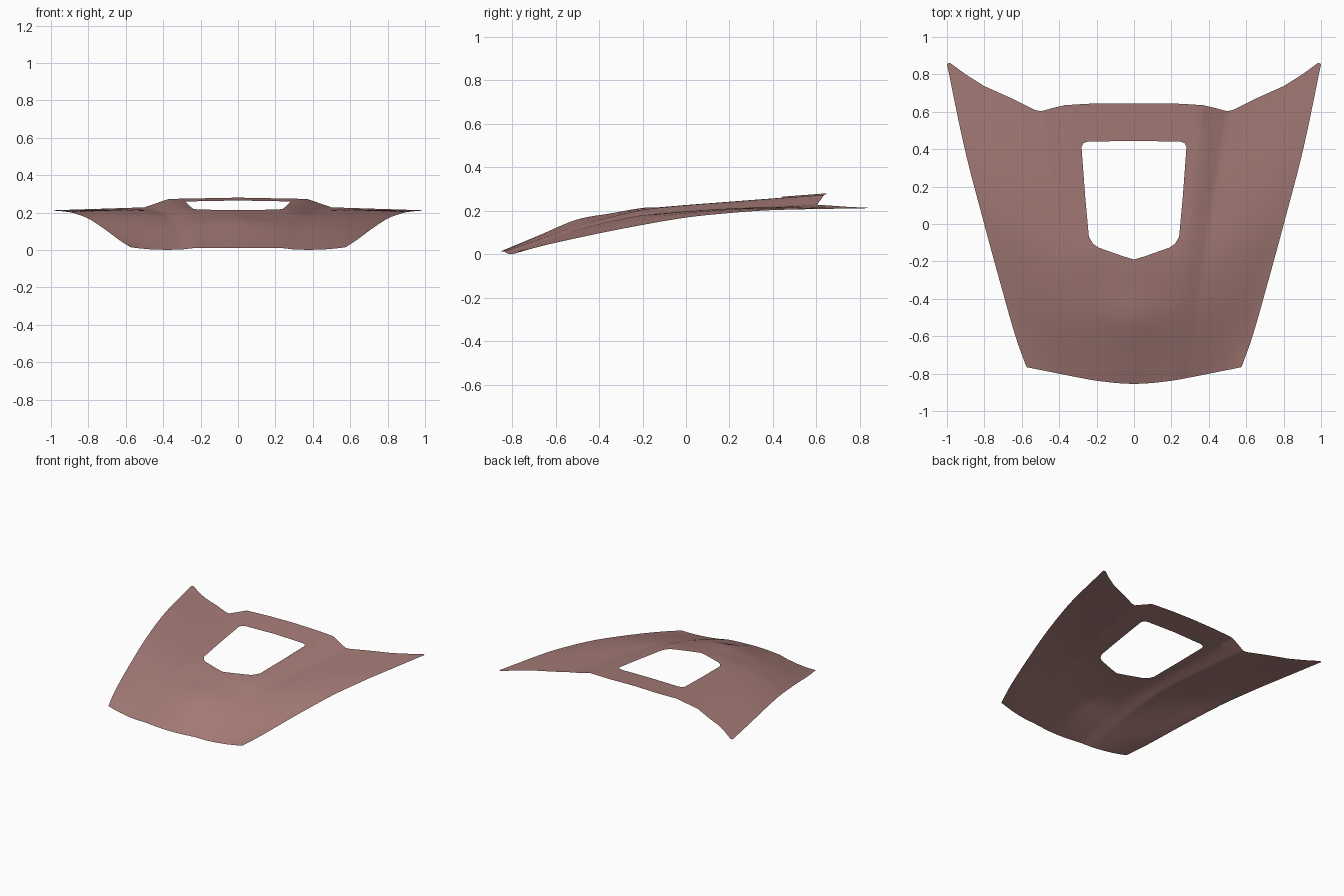
import bpy, bmesh, math
from mathutils import Vector

cube = bpy.data.objects.get("Cube")
if cube:
    bpy.data.objects.remove(cube, do_unlink=True)


def sample(points, t):
    """Smooth curve through (t, value) pairs."""
    n = len(points) - 1

    def slope(i):
        (a, va), (b, vb) = points[max(i - 1, 0)], points[min(i + 1, n)]
        return (vb - va) / (b - a)

    for i in range(n):
        (a, va), (b, vb) = points[i], points[i + 1]
        if t <= b or i == n - 1:
            w, u = b - a, (t - a) / (b - a)
            return (va * (1 + 2 * u) * (1 - u) ** 2 + vb * u * u * (3 - 2 * u)
                    + w * slope(i) * u * (1 - u) ** 2 - w * slope(i + 1) * u * u * (1 - u))


# Lengthwise profiles, t runs from the front lip to the rear edge
CENTRE_Z = [(0, .012), (.12, .087), (.235, .159), (.34, .188), (.45, .215), (1, .28)]
RIDGE_Z = [(0, .012), (.12, .074), (.235, .132), (.34, .173), (.45, .208), (.7, .24), (1, .273)]
FOOT_Z = [(0, .004), (.12, .062), (.225, .112), (.33, .151), (.45, .182), (.7, .208), (1, .228)]
EDGE_Z = [(0, .015), (.15, .07), (.3, .12), (.47, .168), (.6, .19), (.72, .203), (1, .212)]
RIDGE_X = [(0, .22), (1, .37)]
FOOT_X = [(0, .29), (.5, .385), (1, .5)]
EDGE_X = [(0, .575), (.1, .633), (.3, .725), (.47, .8), (.72, .905), (1, 1)]
FENDER_CROWN = [(0, -.008), (.25, .003), (.6, .007), (1, 0)]
FLAT = [(0, 0), (1, 0)]

# Bands across one half: inner x, outer x, inner z, outer z, crown,
# then columns of (fraction across, front y, rear y)
BANDS = [
    (FLAT, RIDGE_X, CENTRE_Z, RIDGE_Z, FLAT,
     [(0, -.855, .645), (.27, -.853, .645), (.54, -.848, .645), (.8, -.841, .64)]),
    (RIDGE_X, FOOT_X, RIDGE_Z, FOOT_Z, FLAT,
     [(0, -.835, .635), (.5, -.829, .62), (.85, -.824, .607)]),
    (FOOT_X, EDGE_X, FOOT_Z, EDGE_Z, FENDER_CROWN,
     [(0, -.822, .604), (.06, -.819, .61), (.3, -.805, .67), (.6, -.788, .737),
      (.8, -.777, .8), (.97, -.767, .862), (1, -.765, .855)]),
]
ROWS = 40


def panel_half():
    bm = bmesh.new()
    columns = []
    for x0, x1, z0, z1, crown, cols in BANDS:
        for f, front, rear in cols:
            column = []
            for i in range(ROWS + 1):
                t = i / ROWS
                x = sample(x0, t) * (1 - f) + sample(x1, t) * f
                z = sample(z0, t) * (1 - f) + sample(z1, t) * f
                z += sample(crown, t) * 4 * f * (1 - f)
                column.append(bm.verts.new((x, front + (rear - front) * t, z)))
            columns.append(column)
    for a, b in zip(columns, columns[1:]):
        for i in range(ROWS):
            bm.faces.new((a[i], b[i], b[i + 1], a[i + 1]))
    return bm


def cut_opening(bm, outline):
    """Slice the sheet along each side of a convex outline and drop the inside."""
    inside = list(bm.faces)
    for a, b in zip(outline, outline[1:]):
        a = Vector((*a, 0))
        along = Vector((*b, 0)) - a
        outward = Vector((along.y, -along.x, 0)).normalized()
        geom = set(inside)
        for f in inside:
            geom.update(f.edges)
            geom.update(f.verts)
        cut = bmesh.ops.bisect_plane(bm, geom=list(geom), dist=1e-5,
                                     plane_co=a, plane_no=outward)
        faces = {g for g in cut["geom"] if isinstance(g, bmesh.types.BMFace)}
        inside = [f for f in faces
                  if (f.calc_center_median() - a).dot(outward) < 0]
    bmesh.ops.delete(bm, geom=inside, context='FACES')


# Painted metal colour
paint = bpy.data.materials.new("dusty_rose_paint")
paint.use_nodes = True
colour = (.38, .2, .186, 1)
paint.diffuse_color = colour
paint.node_tree.nodes["Principled BSDF"].inputs["Base Color"].default_value = colour

# Bonnet sheet with its central opening, one half mirrored
bm = panel_half()
cut_opening(bm, [(0, -.19), (.06, -.172), (.19, -.126), (.22, -.105), (.24, -.07),
                 (.248, -.03), (.262, .16), (.282, .38), (.281, .41), (.27, .432),
                 (.245, .441), (0, .444)])
mesh = bpy.data.meshes.new("hood_panel")
bm.to_mesh(mesh)
bm.free()
mesh.materials.append(paint)
hood = bpy.data.objects.new("hood_panel", mesh)
bpy.context.collection.objects.link(hood)

bpy.ops.object.select_all(action='DESELECT')
hood.select_set(True)
bpy.context.view_layer.objects.active = hood
mirror = hood.modifiers.new("mirror", 'MIRROR')
mirror.use_clip = True
bpy.ops.object.modifier_apply(modifier=mirror.name)
bpy.ops.object.shade_smooth_by_angle(angle=math.radians(40))
